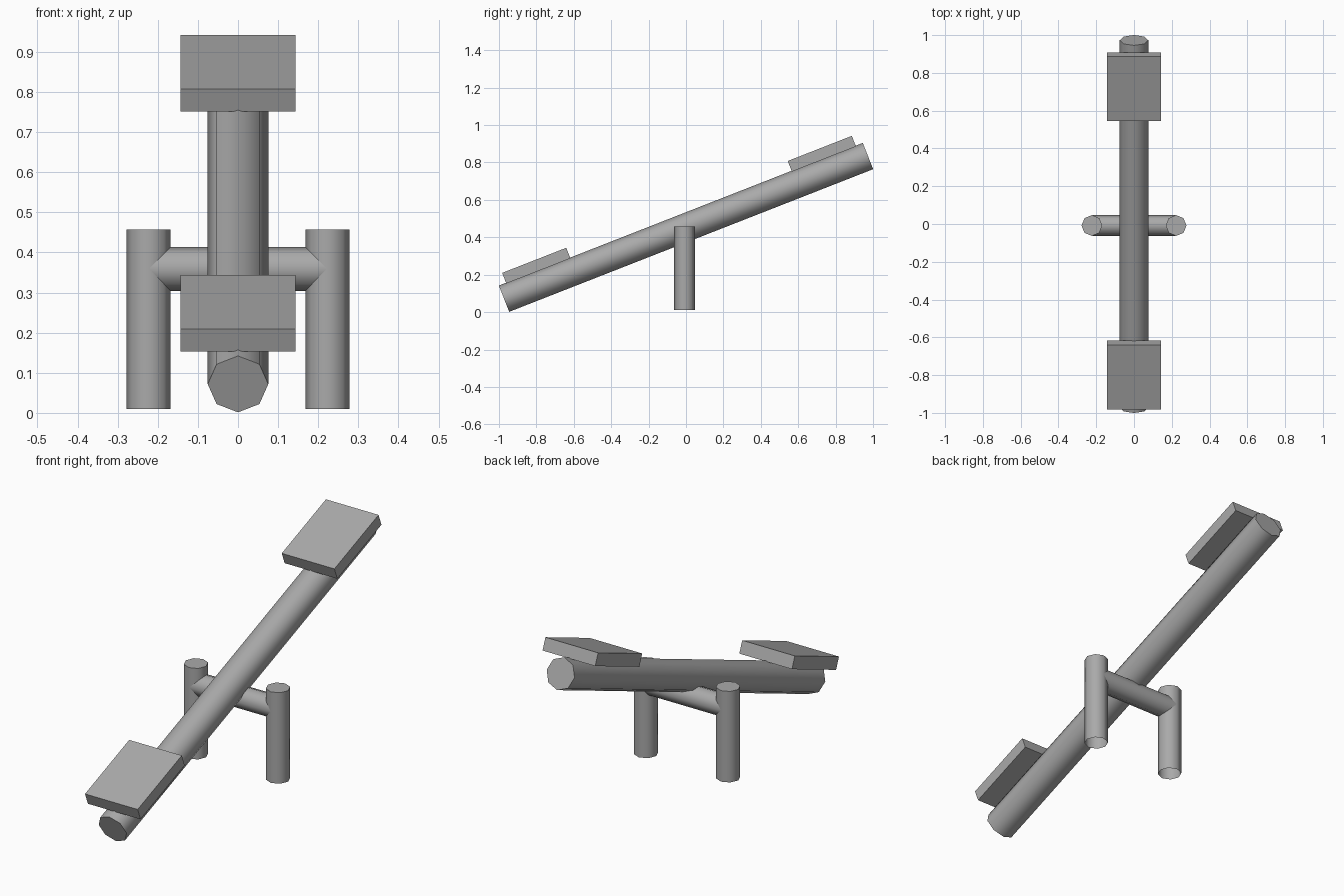
import bpy, bmesh, math
from mathutils import Matrix, Vector

if "Cube" in bpy.data.objects:
    bpy.data.objects.remove(bpy.data.objects["Cube"])

GREY = (0.4, 0.4, 0.4, 1.0)
mat = bpy.data.materials.new("plain_grey")
mat.use_nodes = True
mat.diffuse_color = GREY
mat.node_tree.nodes["Principled BSDF"].inputs["Base Color"].default_value = GREY

TILT = math.radians(21.4)
PIVOT = Vector((0, 0, 0.453))
tilt_rot = Matrix.Rotation(TILT, 4, 'X')


def finish(name):
    obj = bpy.context.object
    obj.name = obj.data.name = name
    obj.data.materials.append(mat)
    return obj


def tube(name, radius, length, location, rotation=(0, 0, 0)):
    """Eight-sided rod with smooth sides and sharp end caps."""
    bpy.ops.mesh.primitive_cylinder_add(vertices=8, radius=radius, depth=length,
                                        location=location, rotation=rotation)
    obj = finish(name)
    bpy.ops.object.shade_smooth_by_angle(angle=math.radians(50))
    return obj


# Tilted beam
tube("beam", 0.0755, 2.09, PIVOT, (math.pi / 2 + TILT, 0, 0))

# Seats, lying along the beam
for name, along in (("front_seat", -0.82), ("back_seat", 0.82)):
    centre = PIVOT + tilt_rot @ Vector((0, along, 0.1015))
    bpy.ops.mesh.primitive_cube_add(size=1, location=centre, rotation=(TILT, 0, 0))
    seat = finish(name)
    seat.scale = (0.286, 0.368, 0.061)

# Crossbar carrying the beam
tube("crossbar", 0.0545, 0.44, (0, -0.008, 0.359), (0, math.pi / 2, 0))

# Upright posts, open at the foot
for name, side in (("left_post", 1), ("right_post", -1)):
    post = tube(name, 0.055, 0.447, (side * 0.223, -0.008, 0.2335))
    bm = bmesh.new()
    bm.from_mesh(post.data)
    foot = [f for f in bm.faces if f.normal.z < -0.9]
    bmesh.ops.delete(bm, geom=foot, context='FACES_ONLY')
    bm.to_mesh(post.data)
    bm.free()
